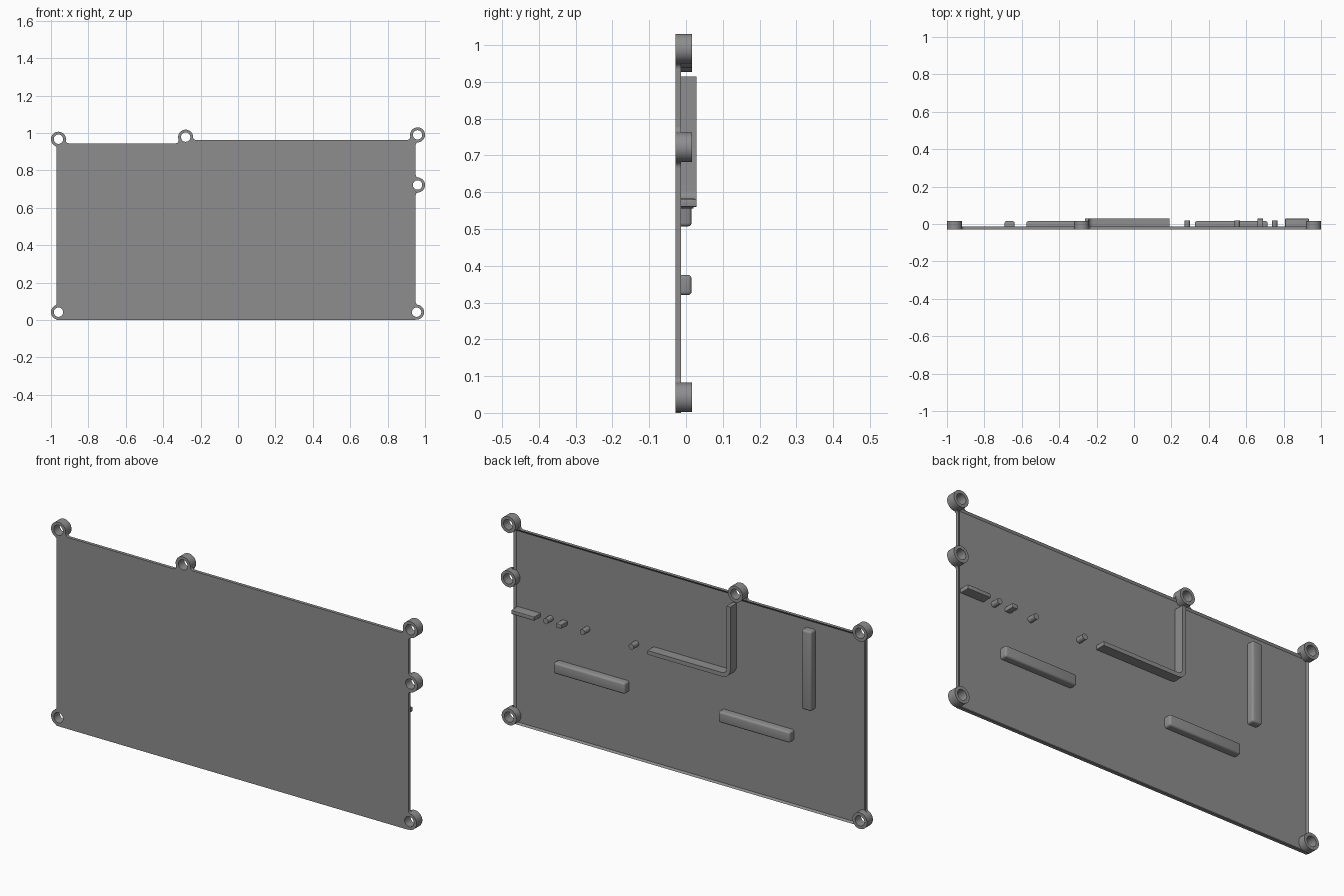
import bpy, bmesh, math

if "Cube" in bpy.data.objects:
    bpy.data.objects.remove(bpy.data.objects["Cube"])

FRONT, FLOOR, RIM, BOSS, PAD, WALL = -0.029, -0.02, -0.013, 0.016, 0.015, 0.029
R, HOLE, FILLET = 0.04, 0.025, 0.016
BOSSES = [(-0.96, 0.967), (-0.28, 0.978), (0.96, 0.99),
          (0.96, 0.722), (0.955, 0.042), (-0.96, 0.042)]

grey = bpy.data.materials.new("mid grey")
grey.diffuse_color = (0.27, 0.27, 0.27, 1)
grey.use_nodes = True
grey.node_tree.nodes["Principled BSDF"].inputs["Base Color"].default_value = grey.diffuse_color


def finish(name, bm, smooth=True):
    bmesh.ops.recalc_face_normals(bm, faces=bm.faces)
    me = bpy.data.meshes.new(name)
    bm.to_mesh(me)
    bm.free()
    me.materials.append(grey)
    ob = bpy.data.objects.new(name, me)
    bpy.context.collection.objects.link(ob)
    if smooth:
        bpy.ops.object.select_all(action='DESELECT')
        ob.select_set(True)
        bpy.context.view_layer.objects.active = ob
        bpy.ops.object.shade_smooth_by_angle(angle=math.radians(35))
    return ob


def prism(bm, pts, y0, y1):
    """Extrude an x-z outline from y0 to y1; returns the back face."""
    a = [bm.verts.new((x, y0, z)) for x, z in pts]
    b = [bm.verts.new((x, y1, z)) for x, z in pts]
    bm.faces.new(a)
    for i in range(len(pts)):
        j = (i + 1) % len(pts)
        bm.faces.new((a[i], a[j], b[j], b[i]))
    return bm.faces.new(b[::-1])


def circle(cx, cz, r, n=40):
    return [(cx + r * math.cos(2 * math.pi * i / n), cz + r * math.sin(2 * math.pi * i / n))
            for i in range(n)]


def arc(cx, cz, r, a0, a1, n=8):
    return [(cx + r * math.cos(a0 + (a1 - a0) * i / n), cz + r * math.sin(a0 + (a1 - a0) * i / n))
            for i in range(n + 1)]


# Back panel: stepped outline with a raised rim around a recessed floor
bm = bmesh.new()
back = prism(bm, [(-0.97, 0), (0.95, 0), (0.95, 0.963), (-0.29, 0.963),
                  (-0.29, 0.945), (-0.97, 0.945)], FRONT, RIM)
bmesh.ops.recalc_face_normals(bm, faces=bm.faces)
bmesh.ops.inset_region(bm, faces=[back], thickness=0.014)
for v in back.verts:
    v.co.y = FLOOR
panel = finish("panel", bm, smooth=False)

# Screw holes cut through the panel
bm = bmesh.new()
for x, z in BOSSES:
    prism(bm, circle(x, z, 0.03), -0.1, 0.1)
cutter = finish("hole_cutter", bm, smooth=False)
cutter.hide_render = True
cutter.hide_set(True)
mod = panel.modifiers.new("holes", 'BOOLEAN')
mod.operation, mod.object, mod.solver = 'DIFFERENCE', cutter, 'EXACT'

# Screw bosses: hollow rings
bm = bmesh.new()
for x, z in BOSSES:
    loops = [[bm.verts.new((px, y, pz)) for px, pz in circle(x, z, r)]
             for r, y in ((R, FRONT), (R, BOSS), (HOLE, BOSS), (HOLE, FRONT))]
    for k in range(4):
        a, b = loops[k], loops[(k + 1) % 4]
        for i in range(40):
            j = (i + 1) % 40
            bm.faces.new((a[i], a[j], b[j], b[i]))
finish("screw_bosses", bm)

# Fillets where bosses meet the panel edges:
# (boss, edge axis, edge level, outward direction, side along the edge)
bm = bmesh.new()
for i, axis, level, out, side in [
        (0, 'x', 0.945, 1, 1), (1, 'x', 0.945, 1, -1), (1, 'x', 0.963, 1, 1),
        (2, 'x', 0.963, 1, -1), (2, 'z', 0.95, 1, -1), (3, 'z', 0.95, 1, 1),
        (3, 'z', 0.95, 1, -1), (4, 'z', 0.95, 1, 1), (0, 'z', -0.97, -1, -1),
        (5, 'z', -0.97, -1, 1)]:
    u, v = BOSSES[i] if axis == 'x' else BOSSES[i][::-1]
    d = (level - v) * out                      # edge height relative to the boss
    fu, fv = math.sqrt((R + FILLET) ** 2 - (d + FILLET) ** 2), d + FILLET
    pts = arc(fu, fv, FILLET, -math.pi / 2, -math.pi + math.atan2(fv, fu))
    pts.append((math.sqrt(R * R - d * d), d))
    pts = [(u + side * a, v + out * b) for a, b in pts]
    if axis == 'z':
        pts = [p[::-1] for p in pts]
    prism(bm, pts, FRONT, RIM)
finish("boss_fillets", bm)


def rounded_box(name, x0, x1, z0, z1, top, bevel):
    bm = bmesh.new()
    prism(bm, [(x0, z0), (x1, z0), (x1, z1), (x0, z1)], FLOOR - 0.002, top)
    edges = [e for e in bm.edges if max(v.co.y for v in e.verts) > FLOOR]
    bmesh.ops.bevel(bm, geom=edges, offset=bevel, segments=4, profile=0.5, affect='EDGES')
    return finish(name, bm)


# Raised pads on the inner side
rounded_box("upright_pad", -0.692, -0.638, 0.507, 0.9, PAD, 0.01)
rounded_box("lower_pad_a", 0.325, 0.715, 0.32, 0.375, PAD, 0.01)
rounded_box("lower_pad_b", -0.575, -0.185, 0.32, 0.375, PAD, 0.01)

# L-shaped wall with a rounded corner
bm = bmesh.new()
x, z, t, r = -0.262, 0.56, 0.02, 0.045
outline = [(0.19, z), (0.19, z + t)]
outline += arc(x + r, z + r, r - t, -math.pi / 2, -math.pi)
outline += [(x + t, 0.915), (x, 0.915)]
outline += arc(x + r, z + r, r, -math.pi, -math.pi / 2)
prism(bm, outline, FLOOR - 0.002, WALL)
finish("corner_wall", bm)

# Short ribs in line with the wall
rounded_box("long_rib", 0.808, 0.935, 0.56, 0.58, WALL, 0.003)
rounded_box("short_rib", 0.66, 0.69, 0.56, 0.58, WALL, 0.003)

# Locating pegs
bm = bmesh.new()
for x in (0.285, 0.552, 0.752):
    prism(bm, circle(x, 0.57, 0.014, 24), FLOOR - 0.002, 0.02)
finish("pegs", bm)
